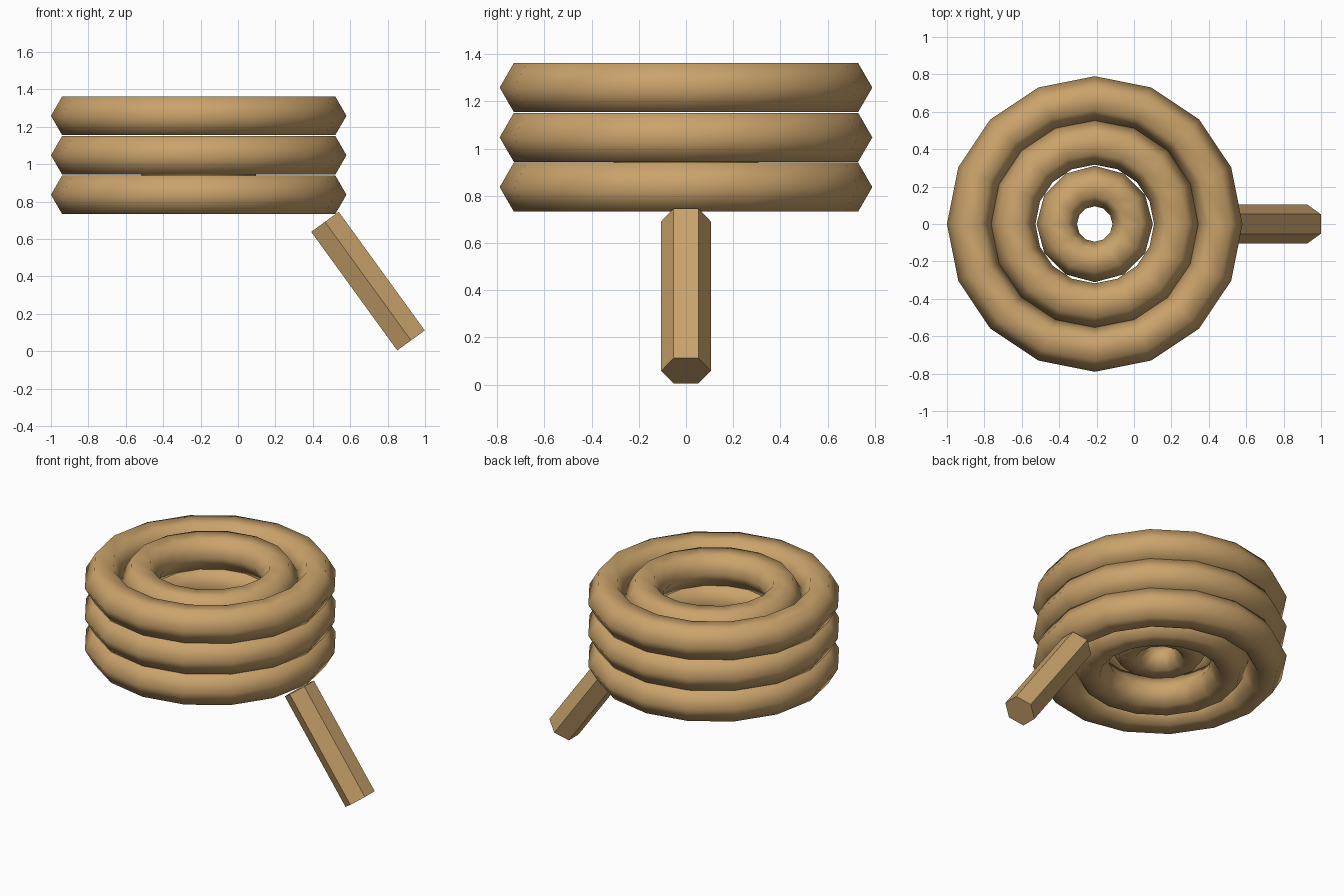
import bpy
from mathutils import Vector

cube = bpy.data.objects.get("Cube")
if cube:
    bpy.data.objects.remove(cube, do_unlink=True)

# Single rope colour
rope = bpy.data.materials.new("tan_rope")
rope.use_nodes = True
colour = (0.59, 0.365, 0.147, 1)
rope.diffuse_color = colour
rope.node_tree.nodes["Principled BSDF"].inputs["Base Color"].default_value = colour

CENTRE_X = -0.21
TUBE = 0.12


def add_ring(name, radius, z, sides=16, tube=TUBE):
    """One smooth turn of rope with a six-sided section."""
    bpy.ops.mesh.primitive_torus_add(
        major_radius=radius, minor_radius=tube,
        major_segments=sides, minor_segments=6,
        location=(CENTRE_X, 0, z))
    ring = bpy.context.object
    ring.name = name
    ring.data.materials.append(rope)
    bpy.ops.object.shade_smooth()


# Three stacked layers, each with an outer and a middle turn
for layer, z in enumerate((0.837, 1.048, 1.259), 1):
    add_ring(f"outer_turn_{layer}", 0.67, z)
    add_ring(f"middle_turn_{layer}", 0.437, z)

# Small turn sunk in the core
add_ring("inner_turn", 0.203, 0.95, sides=12, tube=0.108)

# Straight loose end slanting down to the ground
top, bottom = Vector((0.465, 0, 0.692)), Vector((0.925, 0, 0.058))
axis = top - bottom
bpy.ops.mesh.primitive_cylinder_add(
    vertices=6, radius=0.105, depth=axis.length, location=(top + bottom) / 2)
end = bpy.context.object
end.name = "loose_end"
end.rotation_euler = (0, Vector((0, 0, 1)).rotation_difference(axis).to_euler().y, 0)
end.data.materials.append(rope)
